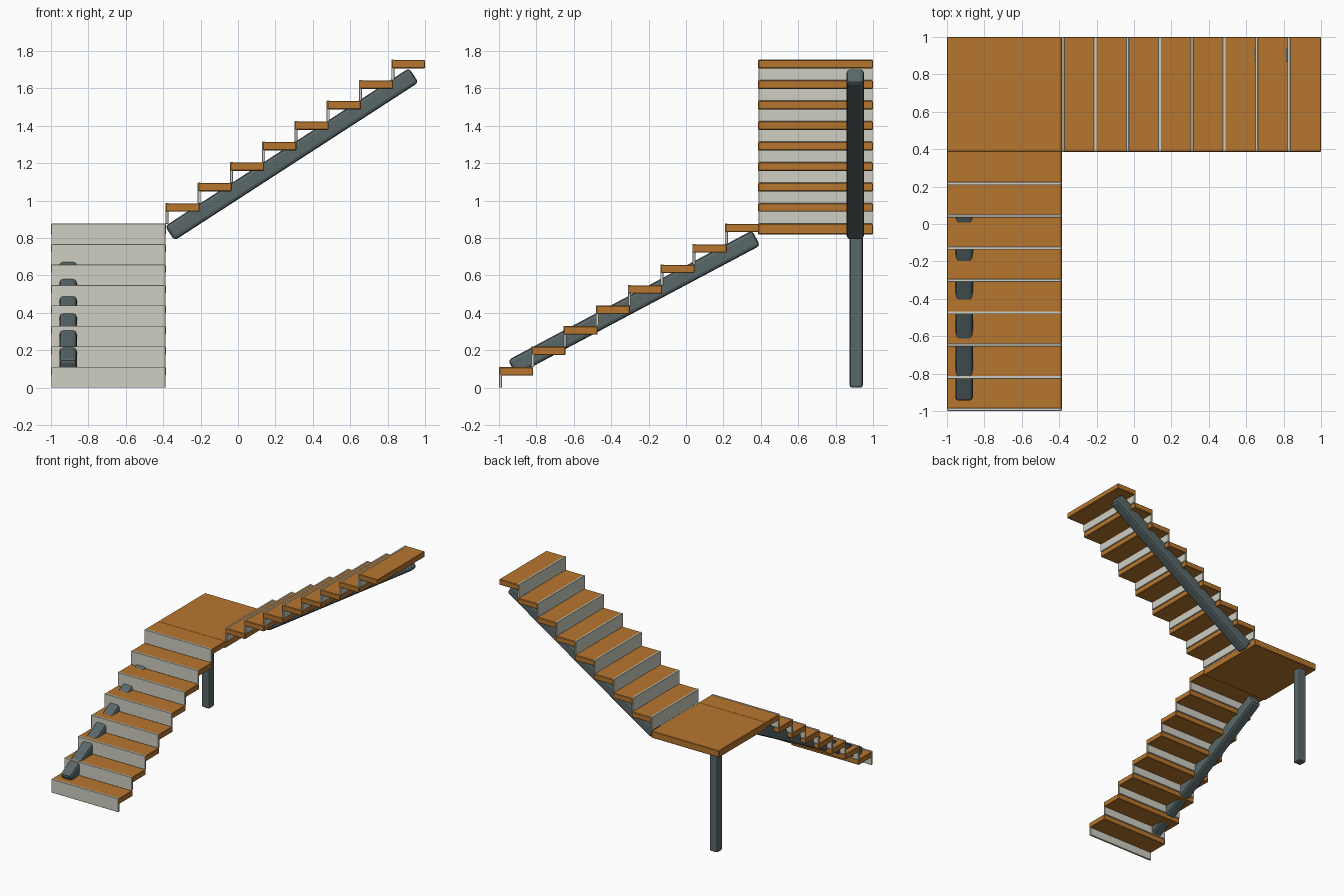
import bpy, math
from mathutils import Vector

if "Cube" in bpy.data.objects:
    bpy.data.objects.remove(bpy.data.objects["Cube"])


def material(name, rgb):
    m = bpy.data.materials.new(name)
    m.diffuse_color = (*rgb, 1)
    m.use_nodes = True
    m.node_tree.nodes["Principled BSDF"].inputs["Base Color"].default_value = m.diffuse_color
    return m


WOOD = material("warm_wood", (0.47, 0.18, 0.027))
PALE = material("pale_riser", (0.62, 0.62, 0.54))
STEEL = material("grey_steel", (0.10, 0.135, 0.14))


def finish(ob, name, mat, bevel, segments):
    ob.name = name
    ob.data.materials.append(mat)
    mod = ob.modifiers.new("bevel", 'BEVEL')
    mod.width, mod.segments = bevel, segments
    return ob


def box(name, lo, hi, mat, bevel=0.004, segments=1):
    lo, hi = Vector(lo), Vector(hi)
    bpy.ops.mesh.primitive_cube_add(size=1, location=(lo + hi) / 2)
    ob = bpy.context.object
    ob.scale = hi - lo
    bpy.ops.object.transform_apply(location=False, rotation=False, scale=True)
    return finish(ob, name, mat, bevel, segments)


def beam(name, a, b, size, mat):
    a, b = Vector(a), Vector(b)
    d = b - a
    bpy.ops.mesh.primitive_cube_add(size=1, location=(a + b) / 2)
    ob = bpy.context.object
    ob.scale = (size, size, d.length)
    bpy.ops.object.transform_apply(location=False, rotation=False, scale=True)
    # tilt about x or y only, so the section stays square to the flight
    ob.rotation_euler = (math.atan2(-d.y, d.z), math.atan2(d.x, d.z), 0)
    return finish(ob, name, mat, 0.018, 2)


STEPS, GOING, RISE = 8, 0.1725, 0.1095
INNER = 0.385          # inner edge of both flights
LAND = STEPS * RISE    # landing height

for i in range(STEPS):
    # lower flight climbs along +y
    s, z = -1 + i * GOING, i * RISE
    top = z + RISE
    box("lower_tread", (-1, s + 0.002, top - 0.045), (-INNER, s + 0.183, top), WOOD)
    box("lower_riser", (-0.998, s, z), (-INNER - 0.002, s + 0.016, top + 0.002), PALE, 0.002)
    # upper flight climbs along +x
    s, z = -INNER - 0.003 + i * GOING, LAND + i * RISE
    top = z + RISE
    box("upper_tread", (s + 0.002, INNER, top - 0.045), (min(s + 0.183, 1), 1, top), WOOD)
    box("upper_riser", (s, INNER + 0.002, z), (s + 0.016, 0.998, top + 0.002), PALE, 0.002)

# corner landing and its post
box("landing", (-1, INNER, LAND - 0.056), (-INNER, 1, LAND), WOOD)
box("landing_post", (-0.945, 0.875, 0), (-0.875, 0.945, LAND - 0.02), STEEL, 0.012, 2)

# single off-centre stringers under each flight
beam("lower_stringer", (-0.908, -0.93, 0.107), (-0.908, 0.375, 0.80), 0.092, STEEL)
beam("upper_stringer", (-0.365, 0.905, 0.825), (0.94, 0.905, 1.67), 0.092, STEEL)
